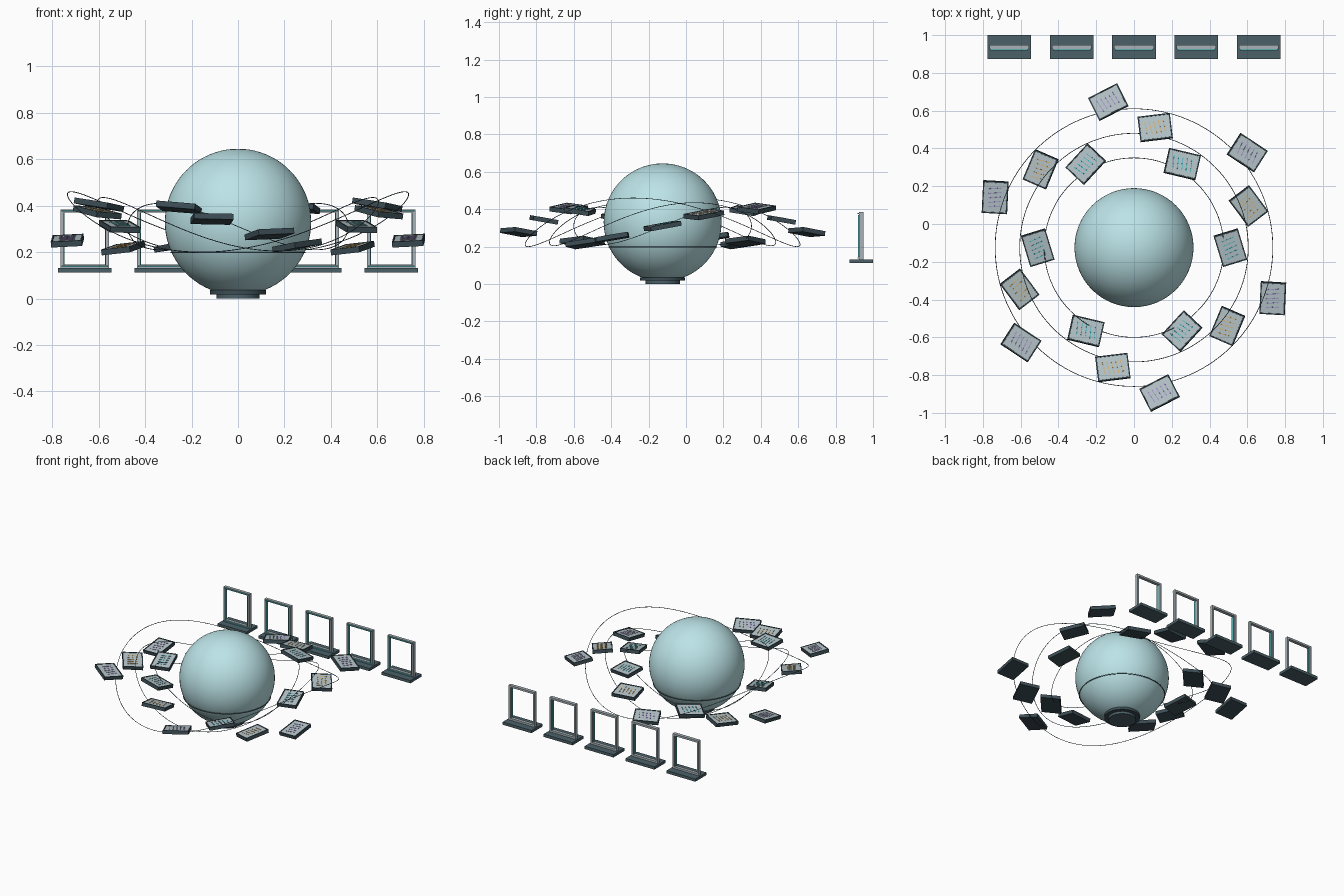
import bpy, bmesh, math
from mathutils import Matrix, Vector

if "Cube" in bpy.data.objects:
    bpy.data.objects.remove(bpy.data.objects["Cube"])

C = Vector((0, -0.125, 0.33))          # sphere centre


def material(name, rgb):
    m = bpy.data.materials.new(name)
    m.diffuse_color = (*rgb, 1)
    m.use_nodes = True
    m.node_tree.nodes["Principled BSDF"].inputs["Base Color"].default_value = m.diffuse_color
    return m


GLASS = material("pale_cyan", (0.50, 0.77, 0.80))
DARK = material("dark_slate", (0.045, 0.075, 0.09))
SLATE = material("slate", (0.07, 0.12, 0.14))
PALE = material("pale_grey", (0.47, 0.56, 0.59))
STEEL = material("steel", (0.40, 0.45, 0.48))
TEAL = material("teal", (0.10, 0.45, 0.46))
ACCENTS = [material("cyan_marks", (0.03, 0.50, 0.58)),
           material("amber_marks", (0.75, 0.42, 0.10)),
           material("violet_marks", (0.33, 0.22, 0.62))]


def make(name, bm, mats, smooth=False):
    me = bpy.data.meshes.new(name)
    bm.to_mesh(me)
    bm.free()
    for m in mats:
        me.materials.append(m)
    if smooth:
        me.shade_smooth()
    ob = bpy.data.objects.new(name, me)
    bpy.context.collection.objects.link(ob)
    return ob


def add_box(bm, size, loc, mat=0, rot=0.0):
    M = (Matrix.Translation(loc) @ Matrix.Rotation(rot, 4, 'Z')
         @ Matrix.Diagonal((*size, 1)))
    vs = bmesh.ops.create_cube(bm, size=1, matrix=M)["verts"]
    for f in {f for v in vs for f in v.link_faces}:
        f.material_index = mat


def wire(name, points, radius, mat):
    cu = bpy.data.curves.new(name, 'CURVE')
    cu.dimensions = '3D'
    cu.bevel_depth = radius
    cu.bevel_resolution = 1
    sp = cu.splines.new('POLY')
    sp.points.add(len(points) - 1)
    for p, q in zip(sp.points, points):
        p.co = (*q, 1)
    sp.use_cyclic_u = True
    cu.materials.append(mat)
    ob = bpy.data.objects.new(name, cu)
    bpy.context.collection.objects.link(ob)


def loop(radius, zfunc, n=144):
    angles = [2 * math.pi * i / n for i in range(n)]
    return [(C.x + radius * math.cos(a), C.y + radius * math.sin(a), zfunc(a)) for a in angles]


# central sphere
bm = bmesh.new()
bmesh.ops.create_uvsphere(bm, u_segments=64, v_segments=40, radius=0.315,
                          matrix=Matrix.Translation(C))
make("central_sphere", bm, [GLASS], smooth=True)

# stepped foot under the sphere
for name, r, z0, z1, mat in (("foot_lower", 0.092, 0.0, 0.018, SLATE),
                             ("foot_upper", 0.12, 0.018, 0.036, DARK)):
    bm = bmesh.new()
    bmesh.ops.create_cone(bm, cap_ends=True, segments=48, radius1=r, radius2=r, depth=z1 - z0,
                          matrix=Matrix.Translation((C.x, C.y, (z0 + z1) / 2)))
    make(name, bm, [mat])

# thin belt on the lower half of the sphere
wire("sphere_belt", loop(0.288, lambda a: 0.198), 0.003, SLATE)

# three wavy orbit wires
for i, (r, amp, zc) in enumerate(((0.475, 0.10, 0.31), (0.605, 0.115, 0.32), (0.735, 0.13, 0.33))):
    wire(f"orbit_wire_{i + 1}", loop(r, lambda a: zc + amp * math.sin(2 * a + i)), 0.0018, SLATE)


def panel(name, ring, angle, radius):
    w, l, t = 0.134, 0.172, 0.02
    bm = bmesh.new()
    add_box(bm, (w, l, t), (0, 0, 0))                               # tray
    add_box(bm, (w - 0.014, l - 0.014, 0.004), (0, 0, t / 2 + 0.001), 1)  # face plate
    for sx in (-1, 1):                                              # raised rim
        add_box(bm, (0.006, l, 0.006), (sx * (w / 2 - 0.003), 0, t / 2 + 0.002))
        add_box(bm, (w, 0.006, 0.006), (0, sx * (l / 2 - 0.003), t / 2 + 0.002))
    for row in range(5):                                            # coloured marks
        y = (row - 2) * 0.024
        add_box(bm, (0.07, 0.0022, 0.002), (0, y, t / 2 + 0.0035), 2, 0.12)
        for col in range(3):
            x = (col - 1) * 0.026
            add_box(bm, (0.006, 0.006, 0.003), (x, y + 0.12 * x, t / 2 + 0.004), 2, 0.78)
    ob = make(name, bm, [DARK, PALE, ACCENTS[ring]])
    a = angle
    lean = Matrix.Rotation(2 * a + math.radians(20), 4, 'Z') @ Matrix.Rotation(math.radians(10), 4, 'X')
    spin = Matrix.Rotation(-a - math.radians(3), 4, 'Z')
    pos = (C.x + radius * math.cos(a), C.y + radius * math.sin(a), 0.308 + 0.095 * math.sin(2 * a))
    ob.matrix_world = Matrix.Translation(pos) @ lean @ spin


# three rings of six floating panels
for ring, radius in enumerate((0.51, 0.645, 0.782)):
    for k in range(6):
        panel(f"panel_{ring + 1}_{k + 1}", ring, math.radians(20 * ring + 60 * k), radius)

# row of five gate frames at the back
for k in range(5):
    x = (k - 2) * 0.33
    bm = bmesh.new()
    add_box(bm, (0.232, 0.126, 0.02), (x, 0.937, 0.122))            # base slab
    for s in (-1, 1):
        add_box(bm, (0.014, 0.022, 0.254), (x + s * 0.098, 0.937, 0.257), 1)   # posts
        add_box(bm, (0.004, 0.018, 0.225), (x + s * 0.090, 0.928, 0.257), 2)   # light strips
    for z in (0.377, 0.139):
        add_box(bm, (0.21, 0.022, 0.014), (x, 0.937, z), 1)         # rails
    add_box(bm, (0.20, 0.008, 0.006), (x, 0.922, 0.378), 2)         # top light strip
    add_box(bm, (0.20, 0.008, 0.006), (x, 0.922, 0.139), 2)         # bottom light strip
    make(f"gate_{k + 1}", bm, [SLATE, STEEL, TEAL])
